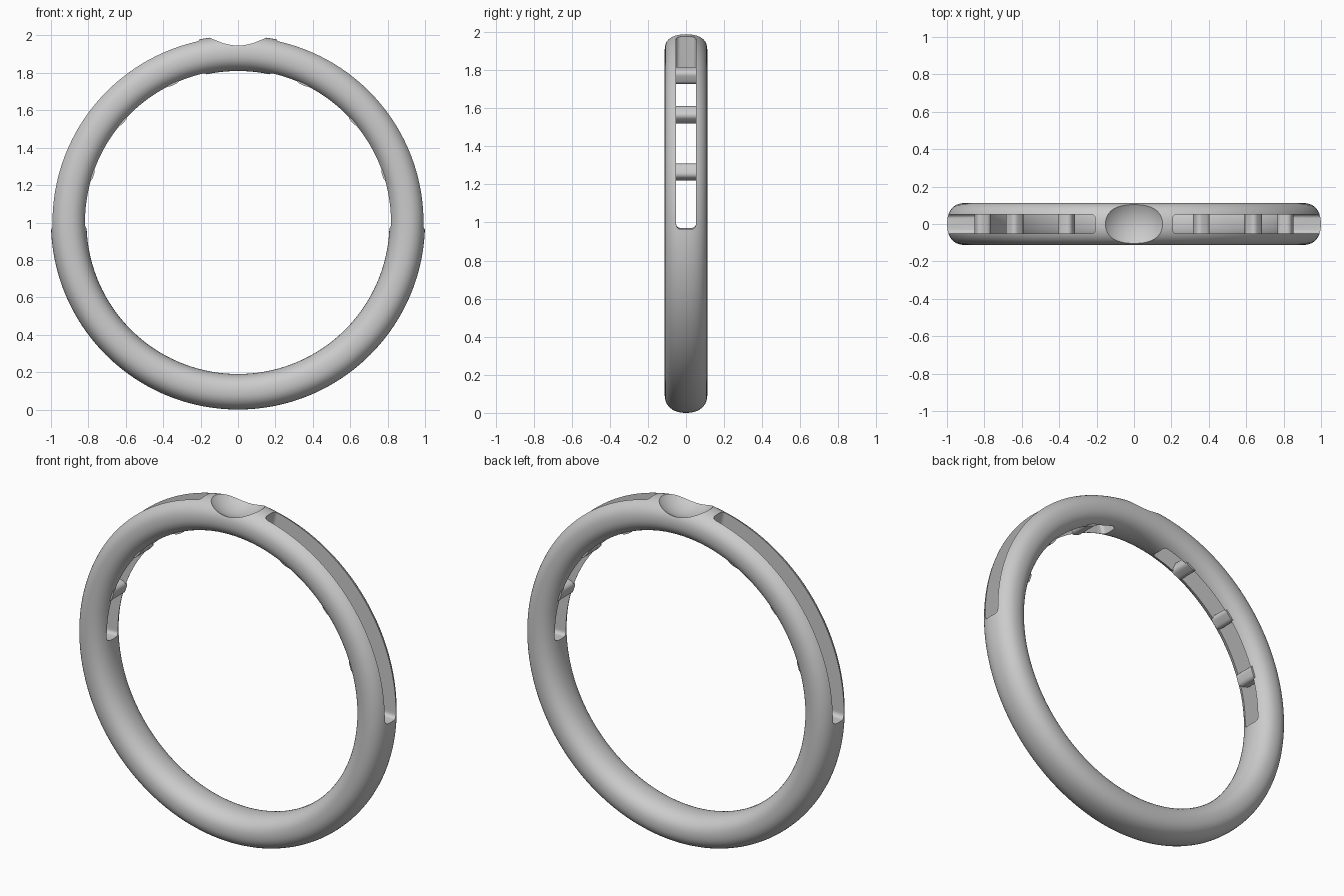
import bpy, bmesh, math

if "Cube" in bpy.data.objects:
    bpy.data.objects.remove(bpy.data.objects["Cube"])

MID, HALF_R, HALF_Y, CZ = 0.905, 0.095, 0.112, 1.0


def mesh_object(name, bm):
    bmesh.ops.recalc_face_normals(bm, faces=bm.faces[:])
    me = bpy.data.meshes.new(name)
    bm.to_mesh(me)
    bm.free()
    ob = bpy.data.objects.new(name, me)
    bpy.context.collection.objects.link(ob)
    return ob


def spow(v, p):
    return math.copysign(abs(v) ** p, v)


# Ring body: rounded cross-section swept around the y axis
def make_ring(n=192, m=40):
    bm = bmesh.new()
    rows = []
    for i in range(n):
        a = 2 * math.pi * i / n
        row = []
        for j in range(m):
            t = 2 * math.pi * j / m
            r = MID + HALF_R * spow(math.cos(t), 2 / 2.25)
            y = HALF_Y * spow(math.sin(t), 2 / 2.25)
            row.append(bm.verts.new((r * math.cos(a), y, CZ + r * math.sin(a))))
        rows.append(row)
    for i in range(n):
        p, q = rows[i], rows[(i + 1) % n]
        for j in range(m):
            k = (j + 1) % m
            bm.faces.new((p[j], q[j], q[k], p[k]))
    return mesh_object("ring_body", bm)


# Curved slot cutter with rounded ends, going right through the ring
def make_slot_cutter(name, side, a0=-2.0, a1=78.0, w=0.052, c=0.022):
    ends = []
    for k in range(5):
        t = math.pi / 2 * k / 4
        d = c * (1 - math.cos(t))
        ends.append((math.degrees(d / MID), w - c + c * math.sin(t)))
    stations = [(a0 + d, y) for d, y in ends]
    b0, b1 = a0 + ends[-1][0], a1 - ends[-1][0]
    stations += [(b0 + (b1 - b0) * i / 48, w) for i in range(1, 48)]
    stations += [(a1 - d, y) for d, y in reversed(ends)]
    bm = bmesh.new()
    loops = []
    for deg, y in stations:
        a = math.radians(deg)
        loops.append([bm.verts.new((side * r * math.cos(a), s * y, CZ + r * math.sin(a)))
                      for r, s in ((0.74, -1), (1.08, -1), (1.08, 1), (0.74, 1))])
    for p, q in zip(loops, loops[1:]):
        for j in range(4):
            k = (j + 1) % 4
            bm.faces.new((p[j], q[j], q[k], p[k]))
    bm.faces.new(loops[0])
    bm.faces.new(loops[-1])
    return mesh_object(name, bm)


# Round dimple cutter at the crown
def make_dimple_cutter():
    bm = bmesh.new()
    bmesh.ops.create_uvsphere(bm, u_segments=64, v_segments=48, radius=0.2)
    bmesh.ops.translate(bm, verts=bm.verts[:], vec=(0, 0, 2.117))
    return mesh_object("dimple_cutter", bm)


# Cross bar spanning the slot
def make_bar(name, side, deg, r=0.852):
    bm = bmesh.new()
    bmesh.ops.create_cube(bm, size=1)
    bmesh.ops.scale(bm, verts=bm.verts[:], vec=(0.08, 0.124, 0.08))
    long_edges = [e for e in bm.edges
                  if abs(e.verts[0].co.y - e.verts[1].co.y) > 0.1]
    bmesh.ops.bevel(bm, geom=long_edges, offset=0.025, segments=5,
                    profile=0.5, affect='EDGES')
    ob = mesh_object(name, bm)
    a = math.radians(deg)
    ob.location = (side * r * math.cos(a), 0, CZ + r * math.sin(a))
    ob.rotation_euler = (0, -side * a, 0)
    return ob


def smooth(ob):
    bpy.ops.object.select_all(action='DESELECT')
    ob.select_set(True)
    bpy.context.view_layer.objects.active = ob
    bpy.ops.object.shade_smooth_by_angle(angle=math.radians(32))


ring = make_ring()
cutters = [make_dimple_cutter(),
           make_slot_cutter("right_slot_cutter", 1),
           make_slot_cutter("left_slot_cutter", -1)]
bpy.context.view_layer.objects.active = ring
for cutter in cutters:
    cutter.hide_render = True
    mod = ring.modifiers.new(cutter.name, 'BOOLEAN')
    mod.operation = 'DIFFERENCE'
    mod.solver = 'EXACT'
    mod.object = cutter
    bpy.ops.object.modifier_apply(modifier=mod.name)
for cutter in cutters:
    bpy.data.objects.remove(cutter)
smooth(ring)

for side, label in ((1, "right"), (-1, "left")):
    for i, deg in enumerate((18.1, 41.5, 65.0)):
        smooth(make_bar(f"{label}_cross_bar_{i + 1}", side, deg))
